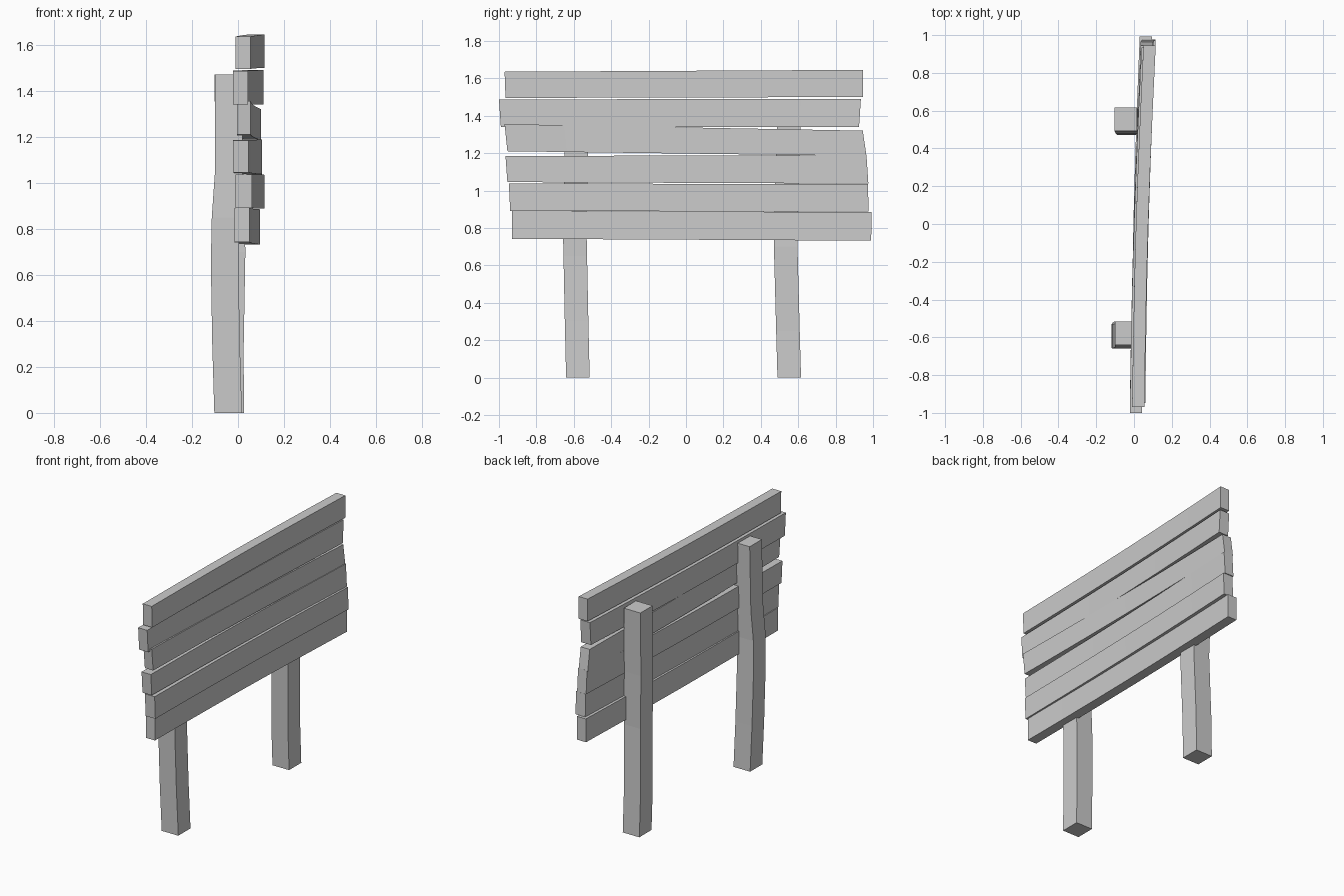
import bpy
import bmesh
import math

default_cube = bpy.data.objects.get("Cube")
if default_cube:
    bpy.data.objects.remove(default_cube, do_unlink=True)

# Single plain colour for the whole sign
grey = bpy.data.materials.new("weathered_grey")
grey.use_nodes = True
colour = (0.6, 0.6, 0.6, 1)
grey.diffuse_color = colour
grey.node_tree.nodes["Principled BSDF"].inputs["Base Color"].default_value = colour


def loft(name, rings):
    """Bridge four-cornered rings into a closed, slightly crooked beam."""
    bm = bmesh.new()
    loops = [[bm.verts.new(corner) for corner in ring] for ring in rings]
    for lower, upper in zip(loops, loops[1:]):
        for i in range(4):
            j = (i + 1) % 4
            bm.faces.new((lower[i], lower[j], upper[j], upper[i]))
    bm.faces.new(loops[0])
    bm.faces.new(loops[-1])
    bmesh.ops.recalc_face_normals(bm, faces=bm.faces)
    mesh = bpy.data.meshes.new(name)
    bm.to_mesh(mesh)
    bm.free()
    mesh.materials.append(grey)
    beam = bpy.data.objects.new(name, mesh)
    bpy.context.collection.objects.link(beam)
    return beam


def mix(a, b, t):
    return a + (b - a) * t


def plank(name, near, far, steps=6):
    """Each end is (y at bottom, y at top, z bottom, z top, x back, x face)."""
    rings = []
    for step in range(steps + 1):
        t = step / steps
        y_low, y_high, low, high, back, face = [mix(a, b, t) for a, b in zip(near, far)]
        bow = -0.01 * math.sin(math.pi * t)
        back, face = back + bow, face + bow
        rings.append([(back, y_low, low), (face, y_low, low),
                      (face, y_high, high), (back, y_high, high)])
    return loft(name, rings)


def post(name, centres, half_x=0.06, half_y=0.063):
    """Square post following (x, y, z) centres from the ground up."""
    corners = [(-1, -1), (1, -1), (1, 1), (-1, 1)]
    return loft(name, [[(x + sx * half_x, y + sy * half_y, z) for sx, sy in corners]
                       for x, y, z in centres])


# Boards, from the top down
plank("board_top", (-0.965, -0.97, 1.495, 1.635, -0.01, 0.055),
      (0.945, 0.945, 1.5, 1.645, 0.05, 0.115))
plank("board_second", (-0.99, -1.0, 1.34, 1.487, -0.022, 0.043),
      (0.925, 0.935, 1.34, 1.49, 0.04, 0.11))
plank("board_third", (-0.955, -0.97, 1.21, 1.355, -0.005, 0.055),
      (0.965, 0.945, 1.185, 1.32, 0.035, 0.1))
plank("board_fourth", (-0.955, -0.965, 1.045, 1.185, -0.022, 0.045),
      (0.975, 0.965, 1.037, 1.188, 0.04, 0.105))
plank("board_fifth", (-0.94, -0.947, 0.89, 1.037, -0.01, 0.06),
      (0.977, 0.972, 0.888, 1.035, 0.045, 0.115))
plank("board_bottom", (-0.93, -0.93, 0.742, 0.89, -0.015, 0.05),
      (0.99, 0.992, 0.732, 0.885, 0.03, 0.095))

# Posts behind the boards: one bent, one nearly straight
post("bent_post", [(-0.043, -0.578, 0), (-0.052, -0.585, 0.3), (-0.058, -0.592, 0.65),
                   (-0.054, -0.596, 0.85), (-0.04, -0.59, 1.05), (-0.04, -0.578, 1.47)])
post("straight_post", [(-0.033, 0.552, 0), (-0.036, 0.545, 0.25), (-0.028, 0.533, 0.7),
                       (-0.036, 0.54, 1.05), (-0.043, 0.555, 1.47)])
